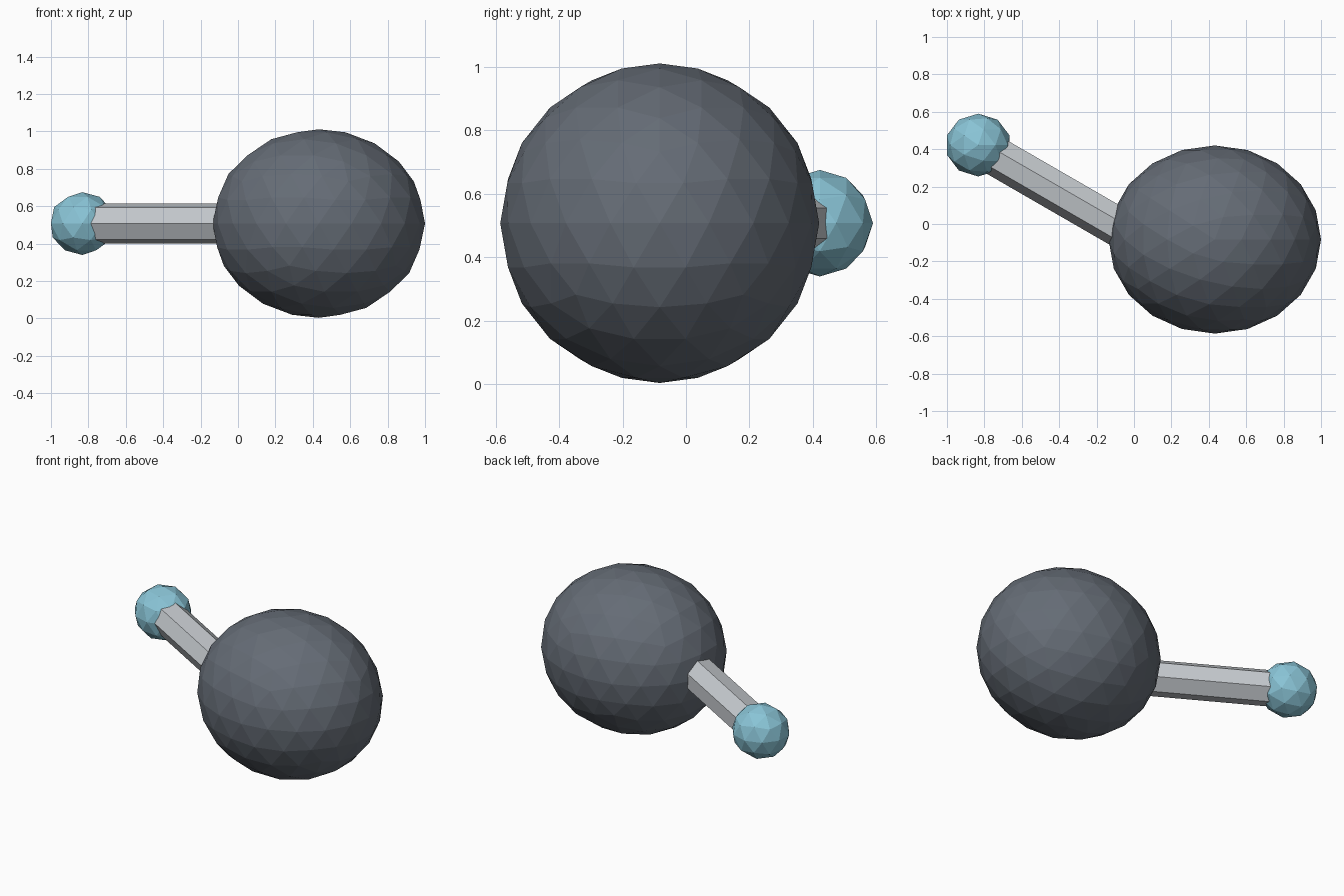
import bpy
import bmesh
from math import cos, sin, radians
from mathutils import Matrix, Vector

cube = bpy.data.objects.get("Cube")
if cube:
    bpy.data.objects.remove(cube, do_unlink=True)


def make_material(name, colour):
    mat = bpy.data.materials.new(name)
    mat.use_nodes = True
    rgba = (*colour, 1.0)
    mat.diffuse_color = rgba
    mat.node_tree.nodes["Principled BSDF"].inputs["Base Color"].default_value = rgba
    return mat


def add_object(name, bm, mat):
    mesh = bpy.data.meshes.new(name)
    bm.to_mesh(mesh)
    bm.free()
    mesh.materials.append(mat)
    obj = bpy.data.objects.new(name, mesh)
    bpy.context.collection.objects.link(obj)
    return obj


def faceted_ball(name, centre, radii, detail, mat):
    bm = bmesh.new()
    bmesh.ops.create_icosphere(bm, subdivisions=detail, radius=1)
    obj = add_object(name, bm, mat)
    obj.location = centre
    obj.scale = radii
    return obj


slate = make_material("slate grey", (0.13, 0.15, 0.18))
silver = make_material("light grey", (0.57, 0.60, 0.63))
sky = make_material("light blue", (0.25, 0.55, 0.67))

# Large and small faceted balls
mid_z = 0.507
knob_centre = Vector((-0.833, 0.422, mid_z))
faceted_ball("large_ball", (0.432, -0.083, mid_z), (0.568, 0.503, 0.504), 3, slate)
faceted_ball("small_ball", knob_centre, (0.176, 0.168, 0.168), 2, sky)

# Seven-sided rod joining them, one edge pointing forward
turn = radians(30)
axis = Vector((cos(turn), -sin(turn), 0))
edge = Vector((-sin(turn), -cos(turn), 0))
length = 1.1
bm = bmesh.new()
bmesh.ops.create_cone(bm, cap_ends=True, segments=7, radius1=0.11, radius2=0.11, depth=length)
rod = add_object("connecting_rod", bm, silver)
frame = Matrix((edge.cross(axis), edge, axis)).transposed().to_4x4()
rod.matrix_world = Matrix.Translation(knob_centre + axis * length / 2) @ frame
